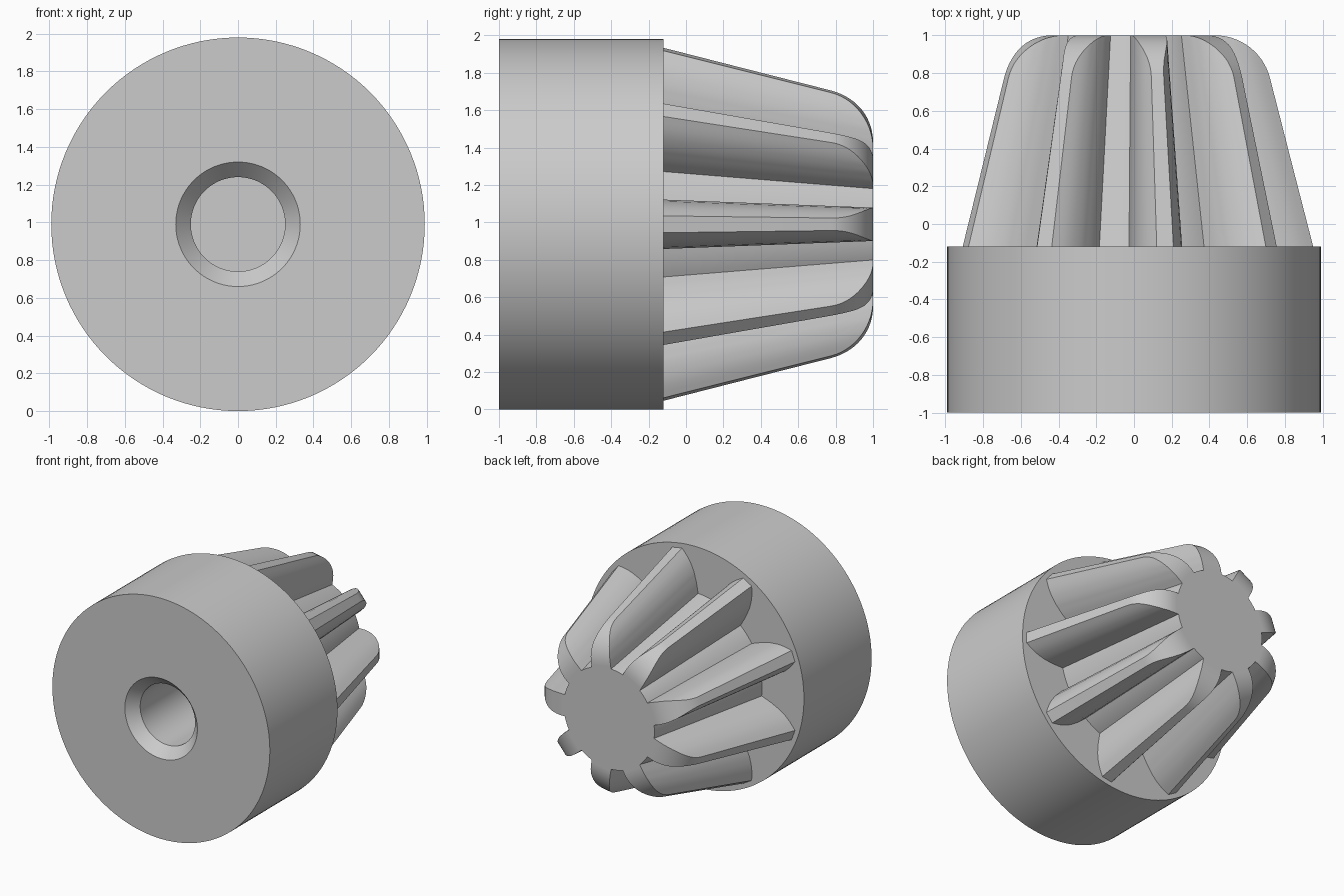
import bpy, bmesh
from math import sin, cos, pi, radians, sqrt, atan2

cube = bpy.data.objects.get("Cube")
if cube:
    bpy.data.objects.remove(cube, do_unlink=True)

AXIS_Z = 0.99
TEETH = 9
BACK = -0.12          # rear face of the collar
END = 1.0             # small end of the teeth

grey = bpy.data.materials.new("plain grey")
grey.use_nodes = True
colour = (0.6, 0.6, 0.6, 1)
grey.diffuse_color = colour
grey.node_tree.nodes["Principled BSDF"].inputs["Base Color"].default_value = colour


def loft(name, rings, cap_end=False, cap_start=False):
    """Skin closed rings of points, optionally capping the ends."""
    bm = bmesh.new()
    rows = [[bm.verts.new(p) for p in ring] for ring in rings]
    n = len(rows[0])
    for a, b in zip(rows, rows[1:]):
        for i in range(n):
            j = (i + 1) % n
            bm.faces.new((a[i], a[j], b[j], b[i]))
    if cap_start:
        bm.faces.new(rows[0])
    if cap_end:
        bm.faces.new(rows[-1])
    bmesh.ops.recalc_face_normals(bm, faces=bm.faces[:])
    mesh = bpy.data.meshes.new(name)
    bm.to_mesh(mesh)
    bm.free()
    mesh.materials.append(grey)
    obj = bpy.data.objects.new(name, mesh)
    bpy.context.collection.objects.link(obj)
    bpy.ops.object.select_all(action="DESELECT")
    obj.select_set(True)
    bpy.context.view_layer.objects.active = obj
    bpy.ops.object.shade_smooth_by_angle(angle=radians(28))
    return obj


def polar(r, angle, y):
    return (r * cos(angle), y, AXIS_Z + r * sin(angle))


# Collar: turned profile with a chamfered blind bore in the front
profile = [(0.25, 0.2), (0.25, -0.915), (0.33, -1), (0.99, -1),
           (0.99, BACK), (0.5, BACK)]
SEGMENTS = 128
loft("collar", [[polar(r, 2 * pi * i / SEGMENTS, y) for i in range(SEGMENTS)]
                for r, y in profile], cap_start=True)


# Toothed nose: tapering gear section with rounded tooth ends
ROUND, ROUND_R = 0.3, 0.43
FLANK = [(0, 0.132), (0.25, 0.132), (0.5, 0.123), (0.7, 0.104),
         (0.85, 0.079), (1, 0.045)]


def root_radius(y):
    return 0.61 - 0.176 * (y - BACK)


def full_tip(y):
    return 0.95 - 0.257 * (y - BACK)


def half_width(t):
    """Convex tooth flank, t runs from root to tip."""
    for (t0, w0), (t1, w1) in zip(FLANK, FLANK[1:]):
        if t <= t1:
            return w0 + (w1 - w0) * (t - t0) / (t1 - t0)
    return FLANK[-1][1]


def section(y, tip):
    scale = root_radius(y) / root_radius(BACK)
    floor = sqrt(root_radius(y) ** 2 - (FLANK[0][1] * scale) ** 2)
    steps = 12
    side = []
    for i in range(steps + 1):
        r = floor + (tip - floor) * i / steps
        t = (r - floor) / (full_tip(y) - floor)
        side.append((r, half_width(t) * scale))
    outline = [(r, -w) for r, w in side] + [(r, w) for r, w in reversed(side)]
    edge = atan2(side[0][1], floor)
    pitch = 2 * pi / TEETH
    ring = []
    for k in range(TEETH):
        for r, w in outline:
            ring.append(polar(sqrt(r * r + w * w), k * pitch + atan2(w, r), y))
        for i in range(1, 6):
            a = edge + (pitch - 2 * edge) * i / 6
            ring.append(polar(root_radius(y), k * pitch + a, y))
    return ring


stations = [(y, full_tip(y)) for y in (BACK - 0.04, 0.3)]
for i in range(15):
    a = radians(14.4 + (90 - 14.4) * i / 14)
    stations.append((END - ROUND + ROUND * sin(a), ROUND_R + ROUND * cos(a)))
loft("toothed_nose", [section(y, tip) for y, tip in stations], cap_end=True)
